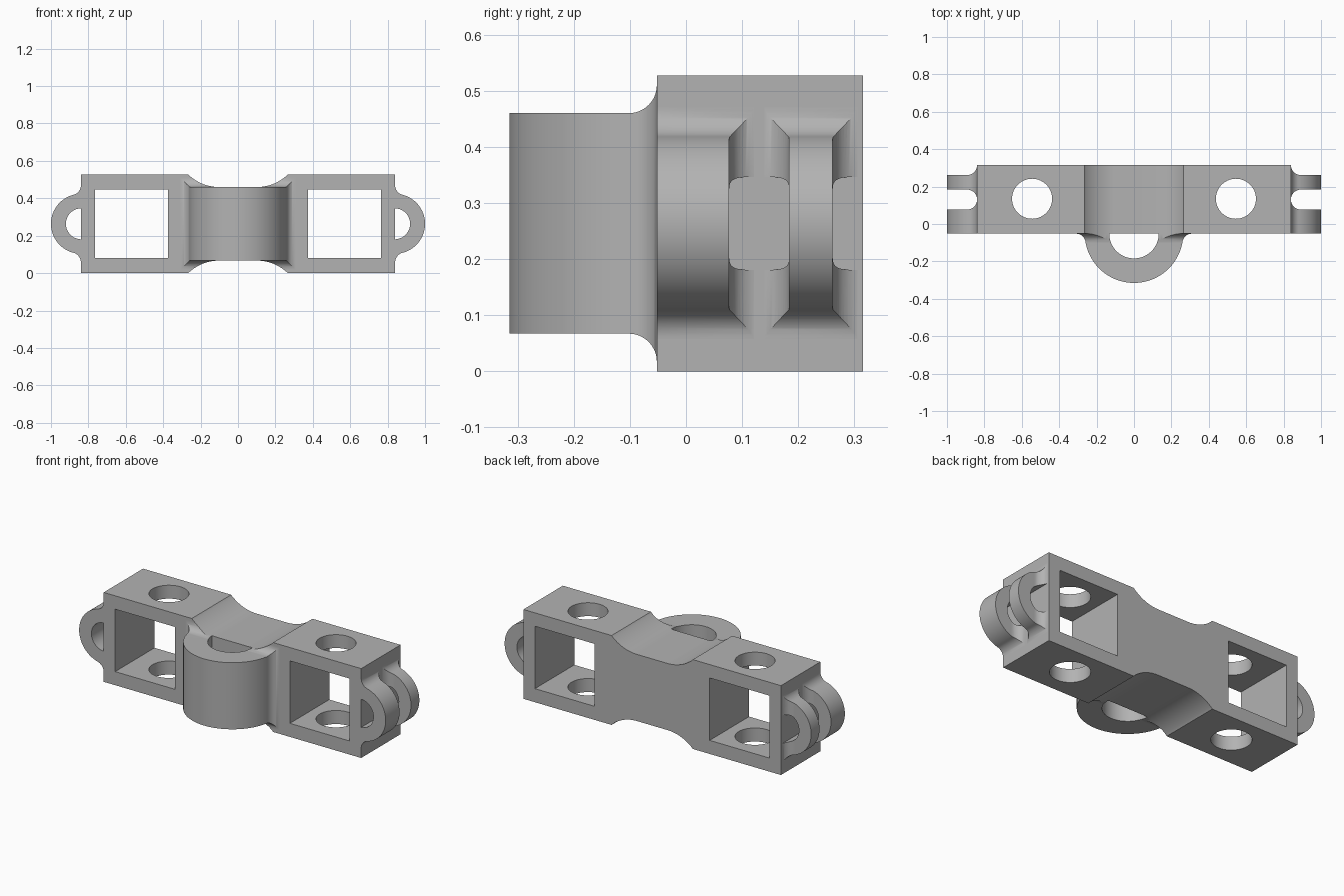
import bpy, bmesh
from math import pi, sin, cos, atan2, sqrt, radians

if "Cube" in bpy.data.objects:
    bpy.data.objects.remove(bpy.data.objects["Cube"])

FRONT, BACK, HEIGHT, END = -0.052, 0.315, 0.527, 0.84
MID_Z = HEIGHT / 2

grey = bpy.data.materials.new("plain grey")
grey.use_nodes = True
grey.diffuse_color = (0.45, 0.45, 0.45, 1)
grey.node_tree.nodes["Principled BSDF"].inputs["Base Color"].default_value = grey.diffuse_color


def arc(cx, cy, r, a0, a1, n=24):
    return [(cx + r * cos(a0 + (a1 - a0) * i / n), cy + r * sin(a0 + (a1 - a0) * i / n))
            for i in range(n + 1)]


def prism(name, outline, axis, lo, hi):
    """Extrude a closed 2D outline along an axis."""
    place = {"x": lambda u, v, w: (w, u, v),
             "y": lambda u, v, w: (u, w, v),
             "z": lambda u, v, w: (u, v, w)}[axis]
    bm = bmesh.new()
    ends = [[bm.verts.new(place(u, v, w)) for u, v in outline] for w in (lo, hi)]
    for ring in ends:
        bm.faces.new(ring)
    n = len(outline)
    for i in range(n):
        j = (i + 1) % n
        bm.faces.new((ends[0][i], ends[0][j], ends[1][j], ends[1][i]))
    bmesh.ops.recalc_face_normals(bm, faces=bm.faces)
    mesh = bpy.data.meshes.new(name)
    bm.to_mesh(mesh)
    bm.free()
    mesh.materials.append(grey)
    obj = bpy.data.objects.new(name, mesh)
    bpy.context.collection.objects.link(obj)
    return obj


def activate(obj):
    bpy.ops.object.select_all(action="DESELECT")
    obj.select_set(True)
    bpy.context.view_layer.objects.active = obj


def combine(obj, tool, operation="DIFFERENCE"):
    """Apply a boolean and discard its tool."""
    mod = obj.modifiers.new("shape", "BOOLEAN")
    mod.operation, mod.solver, mod.object = operation, "EXACT", tool
    activate(obj)
    bpy.ops.object.modifier_apply(modifier=mod.name)
    bpy.data.objects.remove(tool)


def circle(x, y, r):
    return arc(x, y, r, 0, 2 * pi, 64)[:-1]


def filleted_half_disc(big, small):
    """Half disc standing on a wall, blended into it by concave fillets: (along, out)."""
    h = sqrt((big + small) ** 2 - small ** 2)
    a = atan2(small, h)
    half = arc(h, small, small, -pi / 2, a - pi, 16) + arc(0, 0, big, a, pi / 2, 32)[1:]
    return half + [(-u, v) for u, v in reversed(half[:-1])]


# Bar outline with a shallow waist above and below
waist_r, waist_flat, waist_z, waist_end = 0.239, 0.1, 0.46, 0.265
sweep = atan2(waist_end - waist_flat, waist_r - (HEIGHT - waist_z))
curve = arc(waist_flat, waist_z + waist_r, waist_r, -pi / 2, -pi / 2 + sweep)
curve[-1] = (waist_end, HEIGHT)
top = [(-x, z) for x, z in reversed(curve)] + curve
top = [(-END, HEIGHT)] + top + [(END, HEIGHT)]
bar_outline = top + [(x, HEIGHT - z) for x, z in reversed(top)]

# Bar with square windows and round vertical holes
bar = prism("bar", bar_outline, "y", FRONT, BACK)
for side in (-1, 1):
    window = [(side * x, z) for x, z in ((0.375, 0.08), (0.765, 0.08), (0.765, 0.448), (0.375, 0.448))]
    combine(bar, prism("window", window, "y", -1, 1))
    combine(bar, prism("hole", circle(side * 0.545, 0.135, 0.107), "z", -1, 1))

# Half-round front boss: plan shape trimmed by side fillets and the bar outline
fillet = 0.05
plan = [(u, FRONT - v) for u, v in filleted_half_disc(0.263, fillet)]
boss = prism("front_boss", plan, "z", -0.1, HEIGHT + 0.1)
rise = arc(FRONT - fillet, waist_z + fillet, fillet, -pi / 2, 0, 16)
upper = [(-0.5, waist_z)] + rise + [(0.1, waist_z + fillet)]
side_shape = upper + [(y, HEIGHT - z) for y, z in reversed(upper)]
combine(boss, prism("side_trim", side_shape, "x", -1, 1), "INTERSECT")
combine(boss, prism("waist_trim", bar_outline, "y", -1, 1), "INTERSECT")
combine(boss, prism("bore", circle(0, FRONT, 0.132), "z", -1, 1))

# End lugs: rounded block split by round-ended slots, with a cross hole
lug_outline = [(END + v, MID_Z + u) for u, v in filleted_half_disc(0.16, 0.053)]
lugs = prism("end_lugs", lug_outline, "y", FRONT, BACK)
slot_r = 0.0535
for y in (0.1305, BACK):
    slot = [(1.2, y + slot_r)] + arc(END + slot_r - 0.001, y, slot_r, pi / 2, 3 * pi / 2) + [(1.2, y - slot_r)]
    combine(lugs, prism("slot", slot, "z", -1, 1))
combine(lugs, prism("cross_hole", circle(END - 0.003, MID_Z, 0.083), "y", -1, 1))
mirror = lugs.modifiers.new("both ends", "MIRROR")
activate(lugs)
bpy.ops.object.modifier_apply(modifier=mirror.name)

for obj in (bar, boss, lugs):
    activate(obj)
    bpy.ops.object.shade_smooth_by_angle(angle=radians(30))
